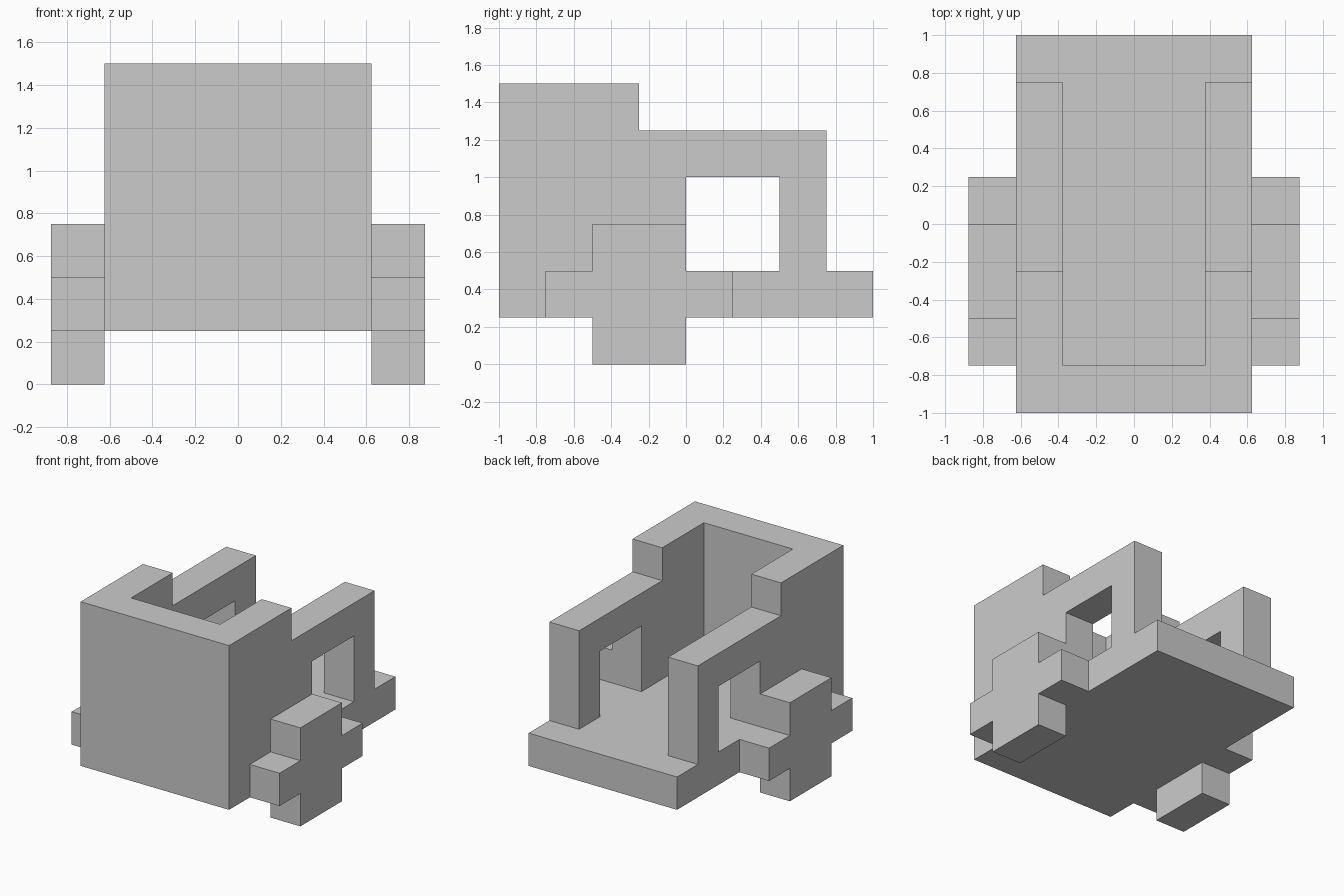
import bpy, bmesh

if "Cube" in bpy.data.objects:
    bpy.data.objects.remove(bpy.data.objects["Cube"])


def extrude_profile(name, yz, x0, x1):
    """Solid made from a (y, z) side profile extruded from x0 to x1."""
    bm = bmesh.new()
    face = bm.faces.new([bm.verts.new((x0, y, z)) for y, z in yz])
    ret = bmesh.ops.extrude_face_region(bm, geom=[face])
    verts = [g for g in ret["geom"] if isinstance(g, bmesh.types.BMVert)]
    bmesh.ops.translate(bm, verts=verts, vec=(x1 - x0, 0, 0))
    bmesh.ops.recalc_face_normals(bm, faces=bm.faces)
    mesh = bpy.data.meshes.new(name)
    bm.to_mesh(mesh)
    bm.free()
    obj = bpy.data.objects.new(name, mesh)
    bpy.context.collection.objects.link(obj)
    return obj


def rect(y0, y1, z0, z1):
    return [(y0, z0), (y1, z0), (y1, z1), (y0, z1)]


def cut(target, cutter):
    cutter.hide_render = True
    cutter.display_type = 'WIRE'
    mod = target.modifiers.new(cutter.name, 'BOOLEAN')
    mod.operation = 'DIFFERENCE'
    mod.solver = 'EXACT'
    mod.object = cutter


# Body: stepped side silhouette, with a rear ledge
body = extrude_profile("body", [
    (-1, .25), (1, .25), (1, .5), (.75, .5),
    (.75, 1.25), (-.25, 1.25), (-.25, 1.5), (-1, 1.5)], -.625, .625)

# Open cavity between the side walls, and the side windows
cut(body, extrude_profile("cavity_cutter", rect(-.75, .9, .5, 1.8), -.375, .375))
cut(body, extrude_profile("window_cutter", rect(0, .5, .5, 1), -.8, .8))

# Wheels: stepped cross shape, mirrored to the other side
wheels = extrude_profile("wheels", [
    (-.5, 0), (0, 0), (0, .25), (.25, .25), (.25, .5), (0, .5),
    (0, .75), (-.5, .75), (-.5, .5), (-.75, .5), (-.75, .25), (-.5, .25)],
    .625, .875)
mirror = wheels.modifiers.new("mirror", 'MIRROR')
mirror.use_axis = (True, False, False)
